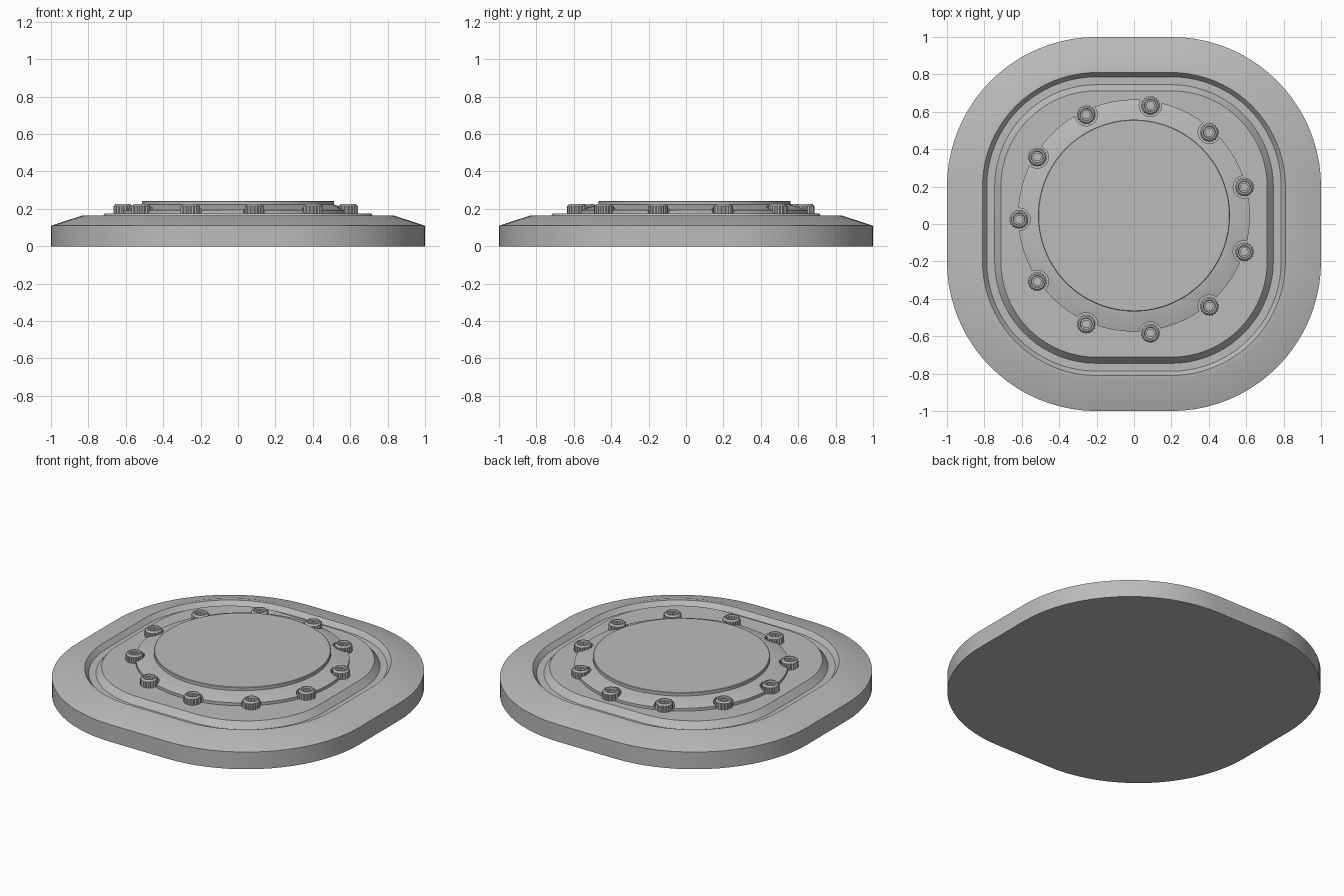
import bpy, bmesh, math
from mathutils import Vector

cube = bpy.data.objects.get("Cube")
if cube:
    bpy.data.objects.remove(cube, do_unlink=True)

GREY = (0.5, 0.5, 0.5, 1)
mat = bpy.data.materials.new("plain grey")
mat.use_nodes = True
mat.diffuse_color = GREY
mat.node_tree.nodes["Principled BSDF"].inputs["Base Color"].default_value = GREY


def loft(name, sections, origin=(0, 0, 0)):
    """Skin a stack of (outline, z) sections and cap both ends."""
    bm = bmesh.new()
    rings = [[bm.verts.new(Vector((x, y, z)) + Vector(origin)) for x, y in outline]
             for outline, z in sections]
    n = len(rings[0])
    for a, b in zip(rings, rings[1:]):
        for i in range(n):
            j = (i + 1) % n
            bm.faces.new((a[i], a[j], b[j], b[i]))
    bm.faces.new(rings[0][::-1])
    bm.faces.new(rings[-1])
    bmesh.ops.recalc_face_normals(bm, faces=bm.faces)
    mesh = bpy.data.meshes.new(name)
    bm.to_mesh(mesh)
    bm.free()
    mesh.materials.append(mat)
    obj = bpy.data.objects.new(name, mesh)
    bpy.context.collection.objects.link(obj)
    return obj


def smooth(obj, degrees=30):
    obj.data.shade_smooth()
    obj.data.set_sharp_from_angle(angle=math.radians(degrees))


def rounded_square(half, flat=0.2, steps=20):
    """Square outline with straight runs of +-flat and round corners."""
    pts = []
    for k, (sx, sy) in enumerate(((1, 1), (-1, 1), (-1, -1), (1, -1))):
        for i in range(steps + 1):
            a = math.pi / 2 * (k + i / steps)
            pts.append((sx * flat + (half - flat) * math.cos(a),
                        sy * flat + (half - flat) * math.sin(a)))
    return pts


def polar(radius, n):
    """Closed outline from a radius, or a radius as a function of index."""
    get = radius if callable(radius) else lambda i: radius
    return [(get(i) * math.cos(math.tau * i / n), get(i) * math.sin(math.tau * i / n))
            for i in range(n)]


# Base plate: wall, sloped rim, groove and raised plateau
base_profile = [(1, 0), (1, .11), (.837, .163), (.81, .165), (.787, .135),
                (.745, .135), (.712, .175)]
base = loft("base_plate", [(rounded_square(h), z) for h, z in base_profile])
smooth(base)

# Sloping flange ring with the flat cover disc on it
HUB = (0, .045, 0)
flange = loft("flange_ring", [(polar(r, 128), z) for r, z in
                              [(.62, .165), (.62, .193), (.515, .222), (.45, .222)]], HUB)
cover = loft("cover_disc", [(polar(r, 128), z) for r, z in
                            [(.513, .2), (.513, .24), (.509, .243)]], HUB)
smooth(cover)

# Bolt heads: knurled side, chamfered top, hexagonal socket
BOLTS, BOLT_CIRCLE, N = 11, .615, 36


def knurl(i):
    return .052 if i % 2 else .047


def hexagon(i):
    a = (math.tau * i / N) % (math.pi / 3) - math.pi / 6
    return .019 / math.cos(a)


bolt_profile = [(knurl, .17), (knurl, .214), (.041, .225), (.033, .225),
                (.03, .216), (hexagon, .216), (hexagon, .195)]
sites = []
for k in range(BOLTS):
    a = math.pi + math.tau * k / BOLTS
    sites.append((BOLT_CIRCLE * math.cos(a), .025 + BOLT_CIRCLE * math.sin(a), 0))

for k, site in enumerate(sites):
    bolt = loft(f"bolt_{k + 1}", [(polar(r, N), z) for r, z in bolt_profile], site)
    smooth(bolt, 25)

    # Round pocket in the flange for each bolt
    cutter = loft(f"pocket_cutter_{k + 1}", [(polar(.06, 32), z) for z in (.18, .3)], site)
    cutter.hide_render = True
    cutter.hide_set(True)
    cut = flange.modifiers.new(f"pocket_{k + 1}", 'BOOLEAN')
    cut.operation = 'DIFFERENCE'
    cut.object = cutter

# Bake the pockets, then drop the cutters
bpy.context.view_layer.update()
baked = bpy.data.meshes.new_from_object(
    flange.evaluated_get(bpy.context.evaluated_depsgraph_get()))
flange.modifiers.clear()
flange.data = baked
for obj in [o for o in bpy.data.objects if o.name.startswith("pocket_cutter")]:
    bpy.data.objects.remove(obj, do_unlink=True)
smooth(flange, 20)
